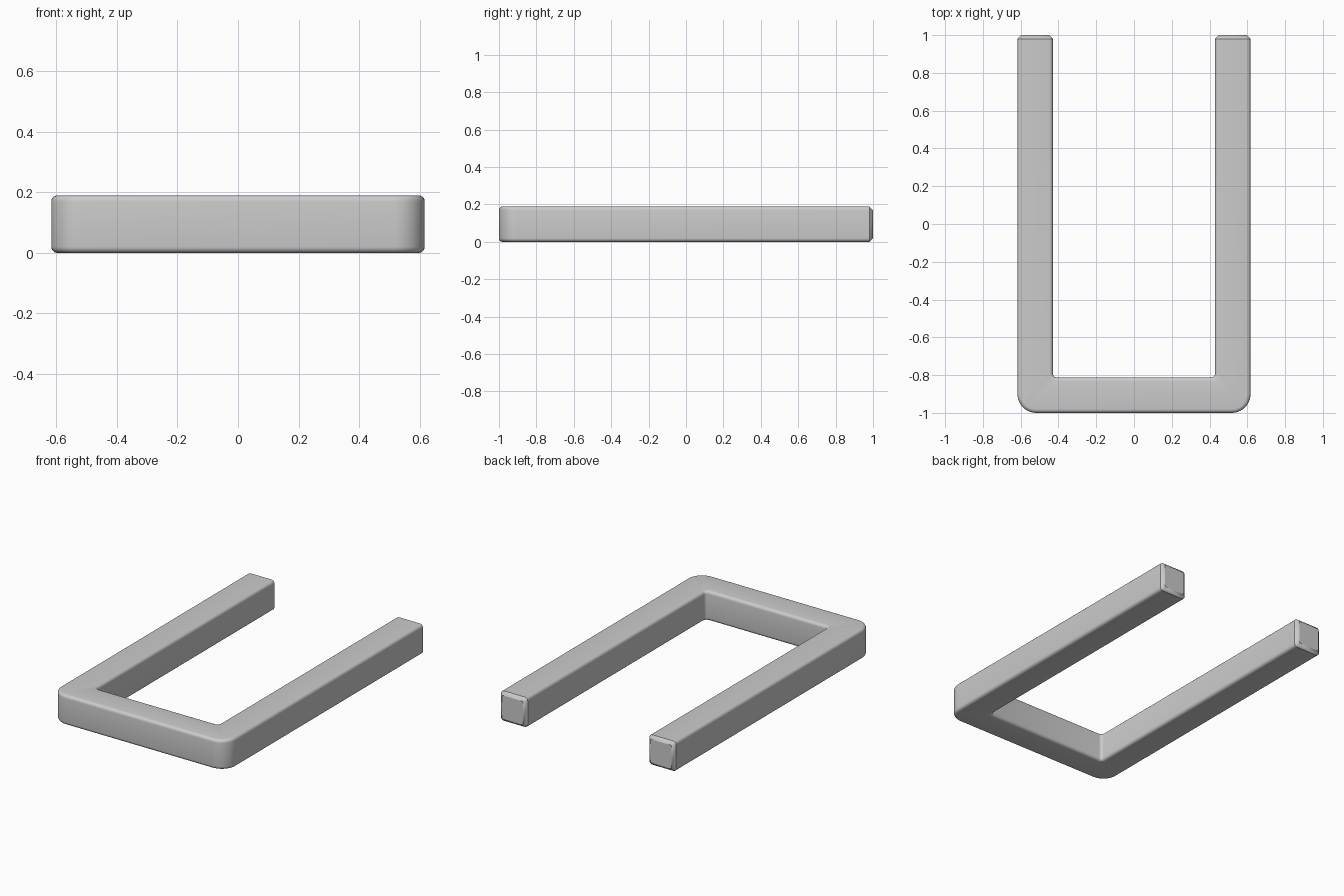
import bpy
import bmesh
import math

cube = bpy.data.objects.get("Cube")
if cube:
    bpy.data.objects.remove(cube, do_unlink=True)

OUT_X, IN_X = 0.617, 0.429
FRONT, IN_Y, TIP = -1.0, -0.812, 1.0
HEIGHT = 0.19
ROUND = 0.02
CHAMFER_Y = TIP - ROUND


def round_edges(bm, edges, radius, segments):
    bmesh.ops.bevel(bm, geom=edges, offset=radius, offset_type='OFFSET',
                    segments=segments, profile=0.5, affect='EDGES',
                    clamp_overlap=False)


def upright(edge):
    a, b = (v.co for v in edge.verts)
    return abs(a.z - b.z) > HEIGHT / 2 and a.y < 0


def at_tip(vert):
    return vert.co.y > CHAMFER_Y - 1e-4


# U-shaped slab
half = [(OUT_X, FRONT), (OUT_X, CHAMFER_Y), (IN_X, CHAMFER_Y), (IN_X, IN_Y)]
outline = half + [(-x, y) for x, y in reversed(half)]
bm = bmesh.new()
base = bm.faces.new([bm.verts.new((x, y, 0)) for x, y in outline])
grown = bmesh.ops.extrude_face_region(bm, geom=[base])["geom"]
bmesh.ops.translate(bm, vec=(0, 0, HEIGHT),
                    verts=[g for g in grown if isinstance(g, bmesh.types.BMVert)])
bmesh.ops.recalc_face_normals(bm, faces=bm.faces)

# Large outer corners and small inner corners
round_edges(bm, [e for e in bm.edges if upright(e) and e.verts[0].co.y < IN_Y - 0.05],
            0.1, 10)
round_edges(bm, [e for e in bm.edges if upright(e) and abs(e.verts[0].co.y - IN_Y) < 1e-4
                 and abs(abs(e.verts[0].co.x) - IN_X) < 1e-4], ROUND, 5)

# Rounded long edges, top and bottom
rims = [e for e in bm.edges
        if abs(e.verts[0].co.z - e.verts[1].co.z) < 1e-4
        and not all(at_tip(v) for v in e.verts)
        and len(e.link_faces) == 2 and e.calc_face_angle(0) > 1.0]
round_edges(bm, rims, ROUND, 5)

# Chamfered square leg tips
tips = [f for f in bm.faces if all(at_tip(v) for v in f.verts)]
new = bmesh.ops.extrude_discrete_faces(bm, faces=tips)["faces"]
for face in new:
    side = math.copysign(1, face.calc_center_median().x)
    for v in face.verts:
        x = min(max(abs(v.co.x), IN_X + ROUND), OUT_X - ROUND)
        z = min(max(v.co.z, ROUND), HEIGHT - ROUND)
        v.co = (side * x, TIP, z)
bmesh.ops.remove_doubles(bm, verts=bm.verts, dist=1e-4)
bmesh.ops.recalc_face_normals(bm, faces=bm.faces)

mesh = bpy.data.meshes.new("u_frame")
bm.to_mesh(mesh)
bm.free()
frame = bpy.data.objects.new("u_frame", mesh)
bpy.context.collection.objects.link(frame)

bpy.ops.object.select_all(action='DESELECT')
frame.select_set(True)
bpy.context.view_layer.objects.active = frame
bpy.ops.object.shade_smooth_by_angle(angle=math.radians(30))
